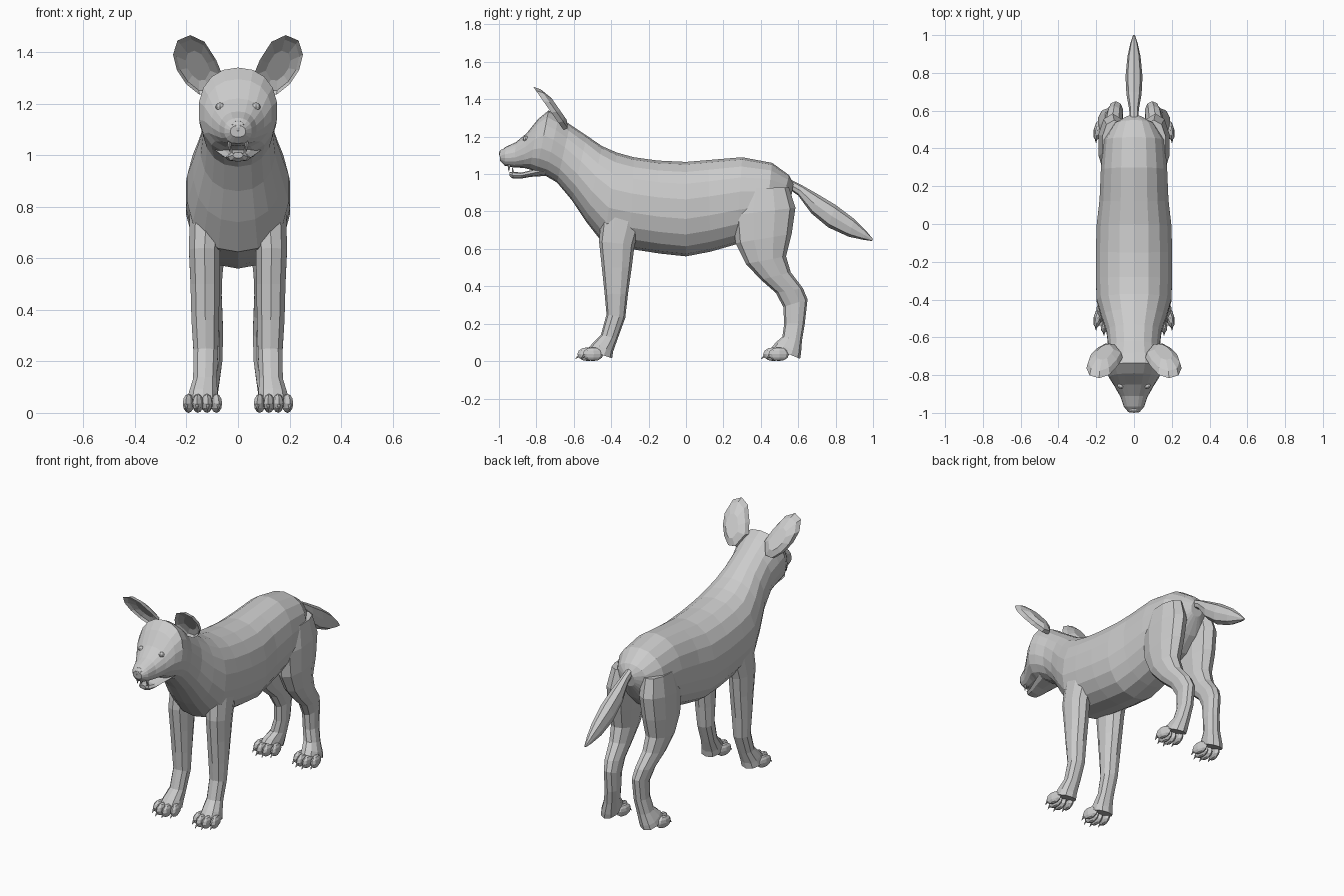
import bpy, bmesh, math
from mathutils import Vector, Matrix


def finish(name, bm):
    bmesh.ops.recalc_face_normals(bm, faces=bm.faces)
    me = bpy.data.meshes.new(name)
    bm.to_mesh(me)
    bm.free()
    ob = bpy.data.objects.new(name, me)
    bpy.context.collection.objects.link(ob)
    return ob


def skin(name, rings):
    """Closed tube through rings with equal point counts."""
    bm = bmesh.new()
    loops = [[bm.verts.new(p) for p in r] for r in rings]
    n = len(loops[0])
    for a, b in zip(loops, loops[1:]):
        for i in range(n):
            j = (i + 1) % n
            bm.faces.new((a[i], a[j], b[j], b[i]))
    bm.faces.new(loops[0])
    bm.faces.new(loops[-1])
    return finish(name, bm)


def loft(name, rows, n=12, side=1):
    """Rows are side-view pairs (y1, z1, y2, z2), centre x, half width."""
    rings = []
    for y1, z1, y2, z2, xc, w in rows:
        ring = []
        for i in range(n):
            a = 2 * math.pi * i / n
            c = math.copysign(abs(math.cos(a)) ** 0.9, math.cos(a))
            s = math.copysign(abs(math.sin(a)) ** 0.9, math.sin(a))
            t = (1 - c) / 2
            ring.append((side * (xc + w * s), y1 + (y2 - y1) * t, z1 + (z2 - z1) * t))
        rings.append(ring)
    return skin(name, rings)


def ball(name, loc, size, turn=0):
    bm = bmesh.new()
    m = Matrix.Translation(loc) @ Matrix.Rotation(turn, 4, 'Z') @ Matrix.Diagonal((*size, 1))
    bmesh.ops.create_uvsphere(bm, u_segments=8, v_segments=6, radius=1, matrix=m)
    return finish(name, bm)


def spike(name, base, tip, r):
    base, tip = Vector(base), Vector(tip)
    d = tip - base
    m = Matrix.Translation((base + tip) / 2) @ d.to_track_quat('Z', 'Y').to_matrix().to_4x4()
    bm = bmesh.new()
    bmesh.ops.create_cone(bm, cap_ends=True, segments=6, radius1=r, radius2=r * 0.15,
                          depth=d.length, matrix=m)
    return finish(name, bm)


# torso, neck, skull and upper muzzle in one loft: top y z, bottom y z, half width
trunk = [
    (.575, .95, .56, .86, .04), (.55, .995, .50, .76, .11), (.46, 1.06, .42, .68, .165),
    (.30, 1.09, .27, .625, .178), (.12, 1.075, .13, .585, .185), (0, 1.065, 0, .56, .20),
    (-.15, 1.072, -.14, .575, .205), (-.28, 1.09, -.30, .60, .205),
    (-.37, 1.115, -.44, .625, .20), (-.45, 1.15, -.53, .74, .175),
    (-.53, 1.205, -.61, .86, .147), (-.62, 1.265, -.69, .955, .137),
    (-.68, 1.31, -.75, .99, .15), (-.735, 1.34, -.80, 1.005, .153),
    (-.79, 1.295, -.835, 1.025, .132), (-.85, 1.22, -.87, 1.033, .103),
    (-.91, 1.17, -.92, 1.035, .072), (-.965, 1.145, -.97, 1.045, .054),
    (-.998, 1.115, -.993, 1.07, .03)]
body = loft("body", [r[:4] + (0, r[4]) for r in trunk], 18)

front_leg = [
    (-.45, .80, -.22, .80, .12, .07), (-.465, .64, -.275, .62, .13, .063),
    (-.45, .50, -.29, .50, .128, .059), (-.435, .36, -.31, .36, .127, .056),
    (-.425, .25, -.325, .23, .125, .05), (-.455, .14, -.365, .12, .128, .048),
    (-.50, .095, -.39, .05, .135, .058), (-.53, .06, -.395, .015, .138, .062)]
hind_leg = [
    (.29, .92, .55, .93, .105, .065), (.25, .78, .585, .82, .113, .078),
    (.265, .63, .565, .68, .118, .073), (.32, .52, .535, .56, .12, .062),
    (.40, .435, .56, .475, .115, .054), (.48, .365, .625, .39, .105, .047),
    (.52, .29, .65, .33, .097, .041), (.525, .20, .635, .20, .10, .041),
    (.515, .13, .62, .11, .115, .045), (.48, .10, .615, .04, .132, .054),
    (.46, .075, .61, .012, .138, .056)]
tail = [
    (.55, .975, .55, .92, 0, .022), (.62, .94, .60, .885, 0, .026),
    (.70, .895, .67, .79, 0, .04), (.80, .835, .76, .715, 0, .045),
    (.90, .76, .87, .665, 0, .035), (.96, .70, .95, .648, 0, .02),
    (1.0, .652, .995, .642, 0, .006)]
jaw = [
    (-.75, 1.05, -.75, .99, 0, .09), (-.83, 1.02, -.83, .985, 0, .066),
    (-.88, 1.008, -.885, .975, 0, .05), (-.925, 1.012, -.925, .975, 0, .04),
    (-.945, 1.012, -.942, .988, 0, .02)]

parts = [loft("tail", tail, 8), loft("lower_jaw", jaw, 8)]

# ear outline in front view, leaning forward with height
outline = [(.06, 1.31), (.085, 1.37), (.13, 1.44), (.185, 1.466), (.235, 1.445),
           (.252, 1.39), (.237, 1.33), (.20, 1.275), (.15, 1.235), (.10, 1.24)]


def ear_ring(side, scale, back):
    cx, cz = .155, 1.345
    ring = []
    for x, z in outline:
        x, z = cx + (x - cx) * scale, cz + (z - cz) * scale
        ring.append((side * x, -.70 - (z - 1.3) * .70 + back, z))
    return ring


for s in (1, -1):
    parts.append(loft("front_leg", front_leg, 10, s))
    parts.append(loft("hind_leg", hind_leg, 10, s))
    parts.append(skin("ear", [ear_ring(s, .5, .035), ear_ring(s, .86, .018), ear_ring(s, 1, 0),
                              ear_ring(s, .9, .03), ear_ring(s, .5, .055)]))

# fuse the parts into one skin
for p in parts:
    mod = body.modifiers.new("fuse", 'BOOLEAN')
    mod.operation = 'UNION'
    mod.solver = 'EXACT'
    mod.object = p
    bpy.context.view_layer.objects.active = body
    bpy.ops.object.modifier_apply(modifier=mod.name)
    bpy.data.objects.remove(p)

# nose, eyes and teeth
ball("nose", (0, -.978, 1.108), (.032, .022, .026))
for s in (1, -1):
    ball("eye", (s * .07, -.857, 1.188), (.018, .016, .016))
    spike("upper_tooth", (s * .033, -.945, 1.05), (s * .033, -.948, 1.015), .009)
    spike("lower_tooth", (s * .025, -.925, 1.0), (s * .025, -.928, 1.035), .008)

# toes and claws
for s in (1, -1):
    for label, cx, y in (("front", .138, -.525), ("hind", .138, .468)):
        for k in (-1.5, -.5, .5, 1.5):
            x = s * (cx + k * .036)
            ty = y + (.028 if abs(k) > 1 else 0)
            turn = s * k * .12
            ball(label + "_toe", (x, ty, .037), (.022, .056, .037), turn)
            tx = x + math.sin(turn) * .05
            spike(label + "_claw", (tx, ty - .04, .035), (tx, ty - .066, .012), .009)
